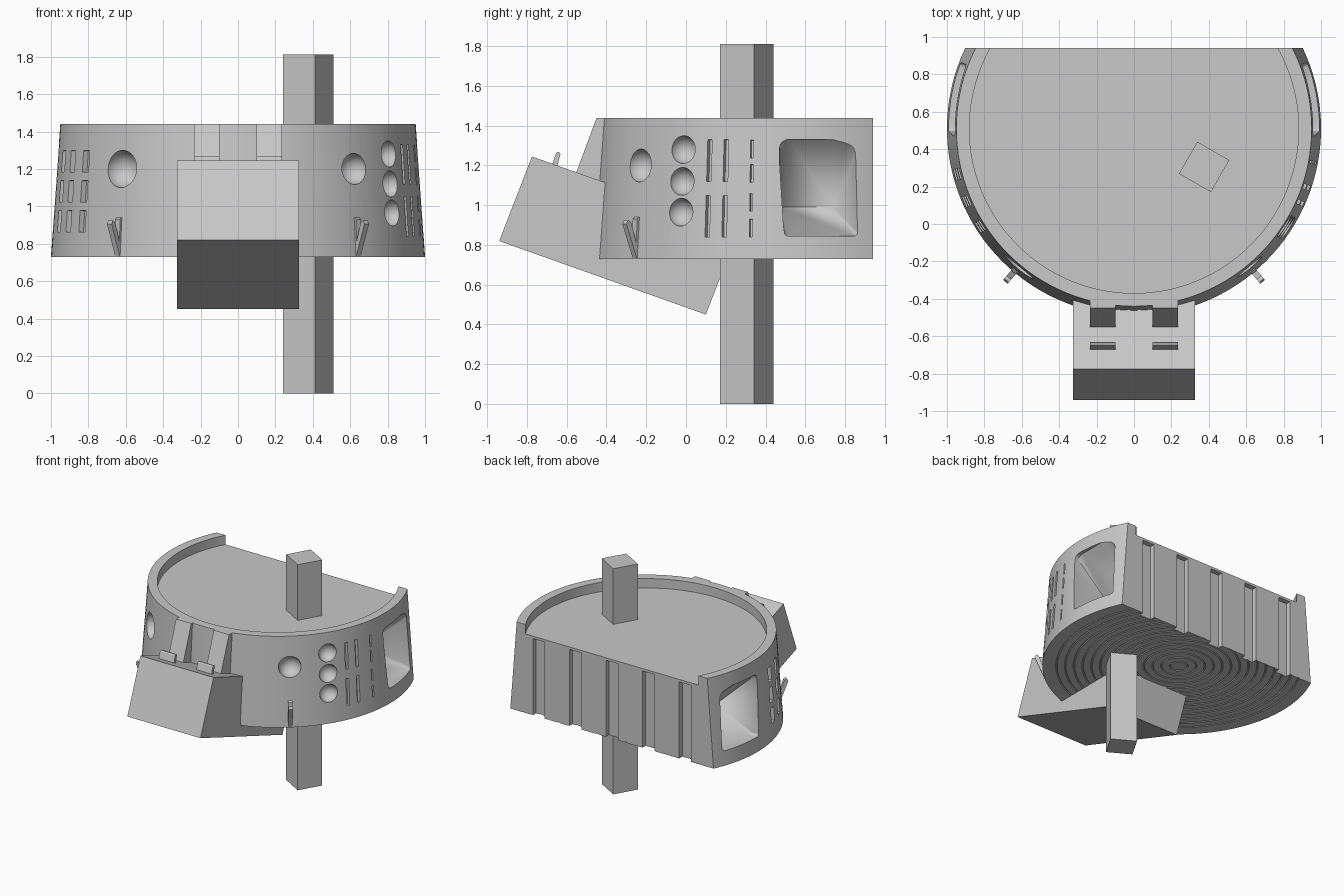
import bpy, bmesh, math
from mathutils import Matrix, Vector

if "Cube" in bpy.data.objects:
    bpy.data.objects.remove(bpy.data.objects["Cube"])

CY, Z0, Z1 = 0.51, 0.73, 1.44      # drum axis y, bottom and top
R0, R1 = 1.0, 0.95                 # drum bottom and top radius
TILT = math.atan((R0 - R1) / (Z1 - Z0))

grey = bpy.data.materials.new("light_grey")
grey.diffuse_color = (0.58, 0.58, 0.58, 1)
grey.use_nodes = True
grey.node_tree.nodes["Principled BSDF"].inputs["Base Color"].default_value = grey.diffuse_color


def make(name, bm, smooth=False):
    bmesh.ops.recalc_face_normals(bm, faces=bm.faces)
    me = bpy.data.meshes.new(name)
    bm.to_mesh(me)
    bm.free()
    me.materials.append(grey)
    ob = bpy.data.objects.new(name, me)
    bpy.context.collection.objects.link(ob)
    return ob


def prism(bm, pts, x0, x1, mat=Matrix()):
    """Extrude a (y, z) outline along x."""
    a = [bm.verts.new(mat @ Vector((x0, y, z))) for y, z in pts]
    b = [bm.verts.new(mat @ Vector((x1, y, z))) for y, z in pts]
    bm.faces.new(a)
    bm.faces.new(b[::-1])
    n = len(pts)
    for i in range(n):
        j = (i + 1) % n
        bm.faces.new((a[j], a[i], b[i], b[j]))


def on_wall(deg, z):
    """Frame on the drum wall: local -y points outward, z runs up the slope."""
    t = math.radians(deg)
    r = R0 + (R1 - R0) * (z - Z0) / (Z1 - Z0)
    return (Matrix.Translation((r * math.sin(t), CY - r * math.cos(t), z))
            @ Matrix.Rotation(t, 4, 'Z') @ Matrix.Rotation(-TILT, 4, 'X'))


def slot(bm, deg, z, w, h, d=0.06):
    bmesh.ops.create_cube(bm, size=1, matrix=on_wall(deg, z) @ Matrix.Diagonal((w, d, h, 1)))


def dimple(bm, deg, z, r):
    bmesh.ops.create_uvsphere(bm, u_segments=32, v_segments=16, radius=r, matrix=on_wall(deg, z))


# Drum: revolved profile with raised rim and fine ring grooves underneath
profile = [(0, 1.365), (0.88, 1.365), (0.88, Z1), (R1, Z1), (R0, Z0)]
for k in range(14, 0, -1):
    r = 0.064 * k
    profile += [(r + 0.006, Z0), (r, Z0 + 0.006), (r - 0.006, Z0)]
profile.append((0, Z0))
bm = bmesh.new()
vs = [bm.verts.new((r, CY, z)) for r, z in profile]
es = [bm.edges.new(p) for p in zip(vs, vs[1:])]
bmesh.ops.spin(bm, geom=vs + es, cent=(0, CY, 0), axis=(0, 0, 1), angle=2 * math.pi, steps=128)
bmesh.ops.remove_doubles(bm, verts=bm.verts, dist=1e-4)
# Flat back
bmesh.ops.bisect_plane(bm, geom=bm.verts[:] + bm.edges[:] + bm.faces[:],
                       plane_co=(0, 0.94, 0), plane_no=(0, 1, 0), clear_outer=True)
bmesh.ops.contextual_create(bm, geom=[e for e in bm.edges if e.is_boundary])
drum = make("drum", bm)

# Cutters for everything sunk into the drum
bm = bmesh.new()
dimple(bm, -40, 1.2, 0.1)
dimple(bm, 40, 1.2, 0.083)
for z in (1.28, 1.12, 0.965):
    dimple(bm, 57, z, 0.07)
for deg in (-57.5, -66.5, -75.5):
    for z in (1.24, 1.08, 0.92):
        slot(bm, deg, z, 0.06, 0.115)
for deg in (66, 71.3):
    for z in (1.225, 0.945):
        slot(bm, deg, z, 0.024, 0.21)
for z in (1.282, 1.16, 1.015, 0.885):
    slot(bm, 79.3, z, 0.014, 0.09)
# Back grooves
for x in (-0.65, -0.325, 0, 0.325, 0.65):
    bmesh.ops.create_cube(bm, size=1, matrix=Matrix.Translation((x, 0.95, 1.0))
                          @ Matrix.Diagonal((0.105, 0.1, 0.69, 1)))
# Side windows: rounded openings narrowing to an inner edge
for s in (-1, 1):
    pts = []
    for y, z, a0 in ((0.82, 1.285, 0), (0.515, 1.285, 90), (0.515, 0.865, 180), (0.845, 0.865, 270)):
        rad = 0.045 if z > 1 else 0.02
        for k in range(5):
            a = math.radians(a0 + 22.5 * k)
            pts.append((y + rad * math.cos(a), z + rad * math.sin(a)))
    hull = [bm.verts.new((s * x, y, z)) for x in (1.1, 0.93) for y, z in pts]
    hull += [bm.verts.new((s * 0.6, y, 0.99)) for y in (0.475, 0.74)]
    bmesh.ops.convex_hull(bm, input=hull)
cutter = make("drum_cutter", bm)
cutter.hide_render = True

mod = drum.modifiers.new("cuts", 'BOOLEAN')
mod.operation, mod.solver, mod.object = 'DIFFERENCE', 'EXACT', cutter
bpy.context.view_layer.update()
dg = bpy.context.evaluated_depsgraph_get()
cut_mesh = bpy.data.meshes.new_from_object(drum.evaluated_get(dg))
drum.modifiers.clear()
drum.data = cut_mesh
bpy.data.objects.remove(cutter)
bpy.ops.object.select_all(action='DESELECT')
drum.select_set(True)
bpy.context.view_layer.objects.active = drum
bpy.ops.object.shade_smooth_by_angle(angle=math.radians(25))

# Tilted front box
bm = bmesh.new()
prism(bm, [(-0.94, 0.82), (0.1, 0.45), (0.265, 0.875), (-0.775, 1.245)], -0.325, 0.325)
make("front_box", bm)

# Paired wedges and clips above the box
wedges, clips = bmesh.new(), bmesh.new()
for s in (-1, 1):
    prism(wedges, [(-0.45, Z1), (-0.552, 1.165), (-0.5, 1.05), (-0.4, 1.05), (-0.4, Z1)], s * 0.1, s * 0.235)
    prism(clips, [(-0.676, 1.195), (-0.651, 1.186), (-0.632, 1.255), (-0.637, 1.266),
                  (-0.648, 1.268), (-0.655, 1.259)], s * 0.1, s * 0.235)
make("wedge_supports", wedges)
make("clips", clips)

# V-shaped prongs low on the wall
bm = bmesh.new()
for deg in (-40, 40):
    m = Matrix.Translation((0, CY, 0)) @ Matrix.Rotation(math.radians(deg), 4, 'Z')
    prism(bm, [(-0.98, 0.735), (-1.003, 0.735), (-1.07, 0.905), (-1.06, 0.925), (-1.04, 0.915)],
          -0.016, 0.016, m)
    prism(bm, [(-0.97, 0.74), (-1.004, 0.74), (-1.002, 0.93), (-0.99, 0.94), (-0.97, 0.94)],
          -0.016, 0.016, m)
make("prongs", bm)

# Square post through the drum
bm = bmesh.new()
bmesh.ops.create_cube(bm, size=1, matrix=Matrix.Translation((0.375, 0.305, 0.906))
                      @ Matrix.Rotation(math.radians(-30), 4, 'Z')
                      @ Matrix.Diagonal((0.197, 0.197, 1.812, 1)))
make("post", bm)
